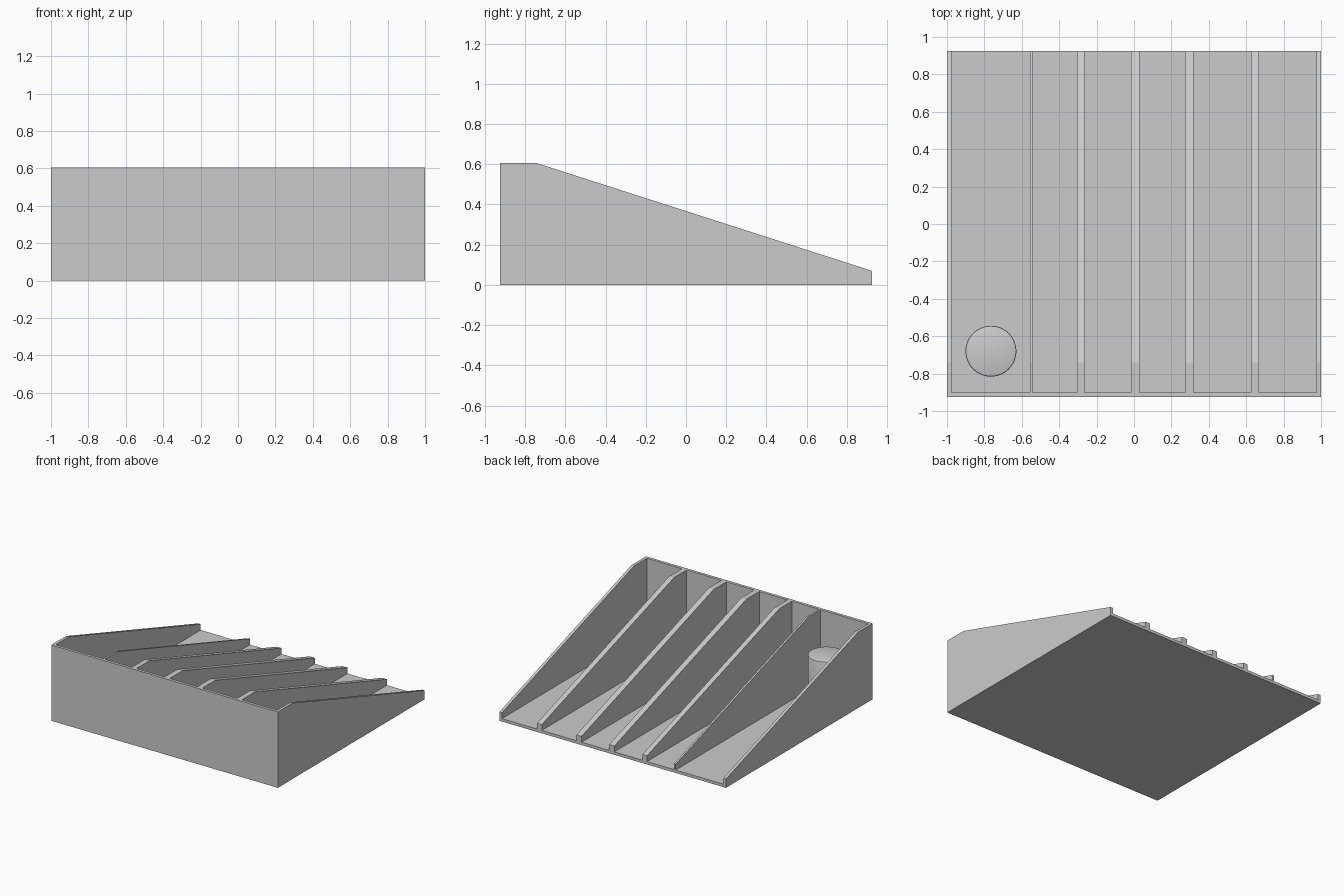
import bpy, bmesh, math

if "Cube" in bpy.data.objects:
    bpy.data.objects.remove(bpy.data.objects["Cube"])

grey = bpy.data.materials.new("light grey")
grey.diffuse_color = (0.6, 0.6, 0.6, 1)
grey.use_nodes = True
grey.node_tree.nodes["Principled BSDF"].inputs["Base Color"].default_value = grey.diffuse_color


def add_box(bm, x0, x1, y0, y1, z0, z1):
    geo = bmesh.ops.create_cube(bm, size=1)["verts"]
    for v in geo:
        v.co.x = x1 if v.co.x > 0 else x0
        v.co.y = y1 if v.co.y > 0 else y0
        v.co.z = z1 if v.co.z > 0 else z0


def make_object(name, bm):
    mesh = bpy.data.meshes.new(name)
    bmesh.ops.recalc_face_normals(bm, faces=bm.faces)
    bm.to_mesh(mesh)
    bm.free()
    mesh.materials.append(grey)
    obj = bpy.data.objects.new(name, mesh)
    bpy.context.collection.objects.link(obj)
    return obj


# Wedge-shaped rack body: side profile extruded across the width
profile = [(-0.925, 0), (0.925, 0), (0.925, 0.07), (-0.74, 0.605), (-0.925, 0.605)]
bm = bmesh.new()
side = bm.faces.new([bm.verts.new((-1, y, z)) for y, z in profile])
ext = bmesh.ops.extrude_face_region(bm, geom=[side])["geom"]
bmesh.ops.translate(bm, vec=(2, 0, 0), verts=[g for g in ext if isinstance(g, bmesh.types.BMVert)])
rack = make_object("divided_rack", bm)

# Compartments, open at the top and back, leaving ribs of varied thickness
slots = [(-0.977, -0.557), (-0.542, -0.304), (-0.264, -0.015),
         (0.03, 0.274), (0.319, 0.625), (0.667, 0.977)]
bm = bmesh.new()
for x0, x1 in slots:
    add_box(bm, x0, x1, -0.902, 1.2, 0.023, 1)
cutter = make_object("compartment_cutter", bm)
cutter.hide_render = True

cut = rack.modifiers.new("compartments", "BOOLEAN")
cut.operation = "DIFFERENCE"
cut.solver = "EXACT"
cut.object = cutter
bpy.context.view_layer.objects.active = rack
rack.select_set(True)
bpy.ops.object.modifier_apply(modifier=cut.name)
bpy.data.objects.remove(cutter)

# Round post in the wide compartment, with a softened top rim
bpy.ops.mesh.primitive_cylinder_add(vertices=64, radius=0.136, depth=0.367,
                                    location=(-0.765, -0.68, 0.2065))
post = bpy.context.object
post.name = "round_post"
post.data.materials.append(grey)
bm = bmesh.new()
bm.from_mesh(post.data)
rim = [e for e in bm.edges if all(v.co.z > 0 for v in e.verts)]
bmesh.ops.bevel(bm, geom=rim, offset=0.008, segments=2, affect="EDGES", profile=0.5)
bm.to_mesh(post.data)
bm.free()
bpy.ops.object.shade_smooth_by_angle(angle=math.radians(30))
